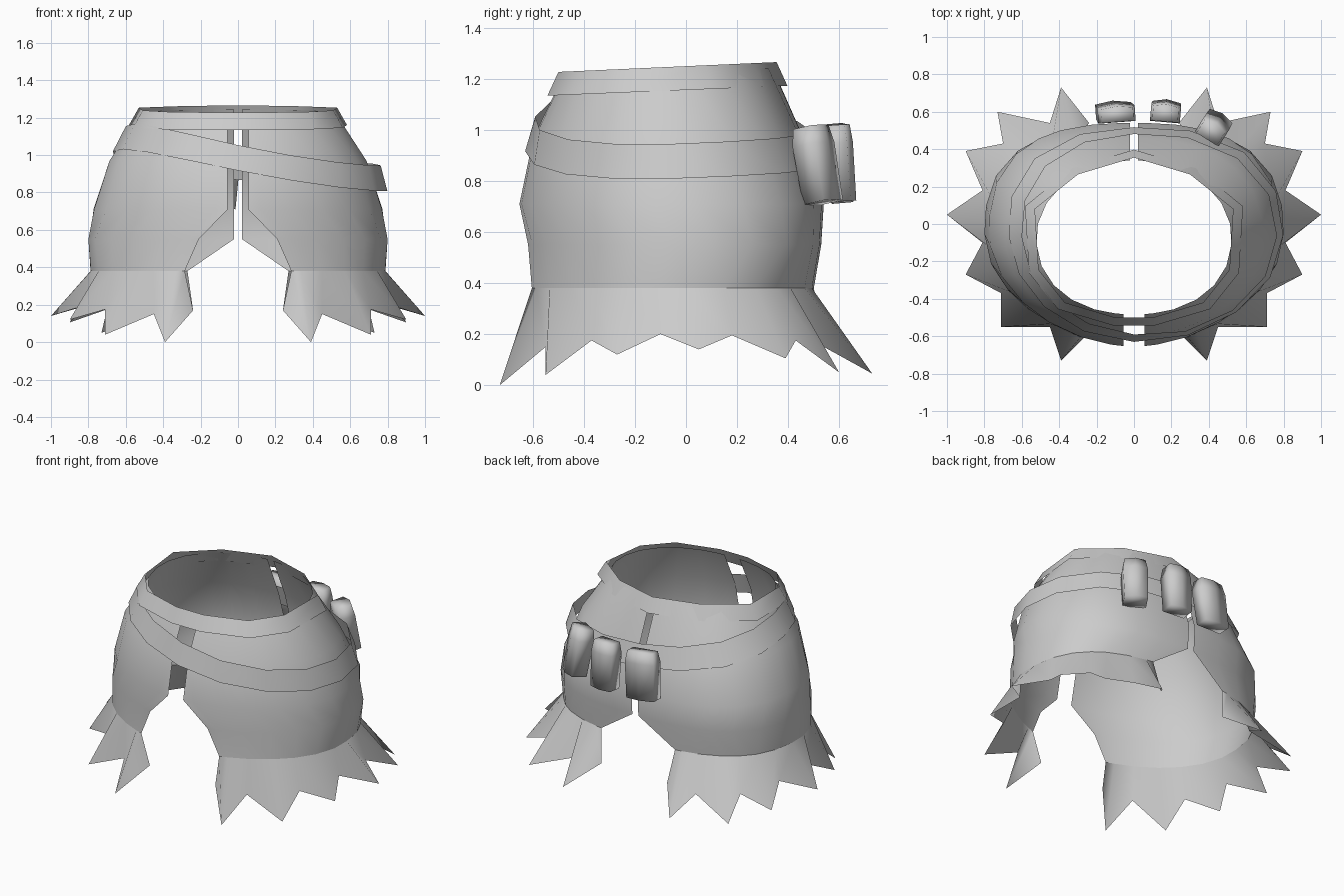
import bpy
from math import sin, cos, atan2, pi, radians
from mathutils import Vector, Matrix

cube = bpy.data.objects.get("Cube")
if cube:
    bpy.data.objects.remove(cube)

grey = bpy.data.materials.new("plain grey")
grey.use_nodes = True
grey.diffuse_color = (0.6, 0.6, 0.6, 1)
grey.node_tree.nodes["Principled BSDF"].inputs["Base Color"].default_value = grey.diffuse_color


def make(name, verts, faces, angle):
    mesh = bpy.data.meshes.new(name)
    mesh.from_pydata([tuple(v) for v in verts], [], faces)
    mesh.materials.append(grey)
    obj = bpy.data.objects.new(name, mesh)
    bpy.context.collection.objects.link(obj)
    bpy.ops.object.select_all(action='DESELECT')
    obj.select_set(True)
    bpy.context.view_layer.objects.active = obj
    bpy.ops.object.shade_smooth_by_angle(angle=radians(angle))
    return obj


def oval(a, front, back, n_front, n_back, ang):
    """Point on an oval whose front and back have their own roundness."""
    c, s = cos(ang), sin(ang)
    n = n_front if s < 0 else n_back
    r = (abs(c) ** n + abs(s) ** n) ** (-1 / n)
    return a * r * c, (front + back) / 2 + (back - front) / 2 * r * s


def slit_angle(x, a, n):
    v = x / a
    return atan2((1 - v ** n) ** (1 / n), v)


def strips(rows, cols, closed=False):
    last = cols if closed else cols - 1
    return [(r * cols + i, r * cols + (i + 1) % cols,
             (r + 1) * cols + (i + 1) % cols, (r + 1) * cols + i)
            for r in range(rows - 1) for i in range(last)]


# Skirt rows: height, half width, front y, back y, front and back roundness,
# front slit x, back slit x
ROWS = [
    (1.23, .522, -.483, .34, 2.2, 2, .055, .022),
    (.97, .69, -.60, .46, 2, 2.3, .055, .022),
    (.71, .775, -.655, .54, 1.87, 2.65, .055, .022),
    (.55, .80, -.645, .53, 1.87, 2.65, .21, .022),
    (.38, .79, -.65, .515, 1.9, 2.6, .285, .27),
]
HEM = ROWS[-1][0]
# Ragged fringe, front to back, alternating valleys and tips
FRINGE = [
    (.24, -.58, .17), (.39, -.73, 0), (.45, -.55, .15), (.71, -.55, .04),
    (.71, -.37, .175), (.9, -.27, .12), (.81, -.1, .2), (1, .05, .14),
    (.81, .18, .195), (.9, .39, .105), (.7, .43, .175), (.73, .6, .05),
    (.45, .54, .15), (.39, .73, .045), (.24, .54, .17),
]

# Skirt half, mirrored to the other side
angles = [atan2((y + .05) / .56, x / .79) for x, y, z in FRINGE]
steps = [(t - angles[0]) / (angles[-1] - angles[0]) for t in angles]
verts = []
for z, a, front, back, nf, nb, xf, xb in ROWS:
    start, end = -slit_angle(xf, a, nf), slit_angle(xb, a, nb)
    for t in steps:
        x, y = oval(a, front, back, nf, nb, start + (end - start) * t)
        verts.append((x, y, z + (.04 * y if z > 1 else 0)))
verts += FRINGE
skirt = make("skirt", verts, strips(len(ROWS) + 1, len(FRINGE)), 75)
for edge in skirt.data.edges:
    if all(abs(skirt.data.vertices[v].co.z - HEM) < .001 for v in edge.vertices):
        edge.use_edge_sharp = True
skirt.modifiers.new("Mirror", 'MIRROR')

# Waistband, tilted up towards the back and flared below
half = [(.3, .265), (.53, .08), (.51, -.245), (.37, -.42), (.1, -.5)]
rim = [(0, .355)] + half + [(-x, y) for x, y in reversed(half)]
verts = [(x * s, (y + .07) * s - .07, z + .045 * y)
         for z, s in ((1.25, 1), (1.157, 1.1)) for x, y in rim]
make("waistband", verts, strips(2, len(rim), True), 60)


def hull(z):
    """Skirt cross-section at a height."""
    for low, high in zip(ROWS[1:], ROWS):
        if z >= low[0]:
            t = (z - low[0]) / (high[0] - low[0])
            return [l + (h - l) * t for l, h in zip(low[1:6], high[1:6])]


# Slanted belt, lower and looser on the left
SIDES = 16
verts = []
for rise in (.068, -.068):
    for i in range(SIDES):
        ang = pi / 2 + 2 * pi * i / SIDES
        c, s = cos(ang), sin(ang)
        z = .96 - .105 * c - .025 * s + .04 * c * s + .022 * c * c
        a, front, back, nf, nb = hull(z + rise * .8)
        loose = .02 + .04 * max(0, c)
        x, y = oval(a + loose, front - .022, back + .03, nf, nb, ang)
        verts.append((x, y, z + rise))
make("belt", verts, strips(2, SIDES, True), 60)


# Pouches with a ridged outer face
def pouch(name, pos, width, depth, turn, lean, roll):
    outline = [(-1, -1), (1, -1), (1, .7), (0, 1), (-1, .7)]
    mat = (Matrix.Translation(pos) @ Matrix.Rotation(radians(turn), 4, 'Z')
           @ Matrix.Rotation(radians(lean), 4, 'X') @ Matrix.Rotation(radians(roll), 4, 'Y'))
    verts = [mat @ Vector((x * width / 2 * s, y * depth / 2 * s, z))
             for z, s in ((.15, .85), (.08, 1), (-.15, .95)) for x, y in outline]
    n = len(outline)
    faces = [f[::-1] for f in strips(3, n, True)]
    faces += [tuple(range(n)), tuple(range(3 * n - 1, 2 * n - 1, -1))]
    make(name, verts, faces, 95)


pouch("pouch_right", (-.1, .6, .87), .2, .1, 4, 5, 4)
pouch("pouch_middle", (.17, .605, .87), .16, .11, -5, 4, 0)
pouch("pouch_left", (.43, .52, .865), .15, .12, -32, 11, 0)
